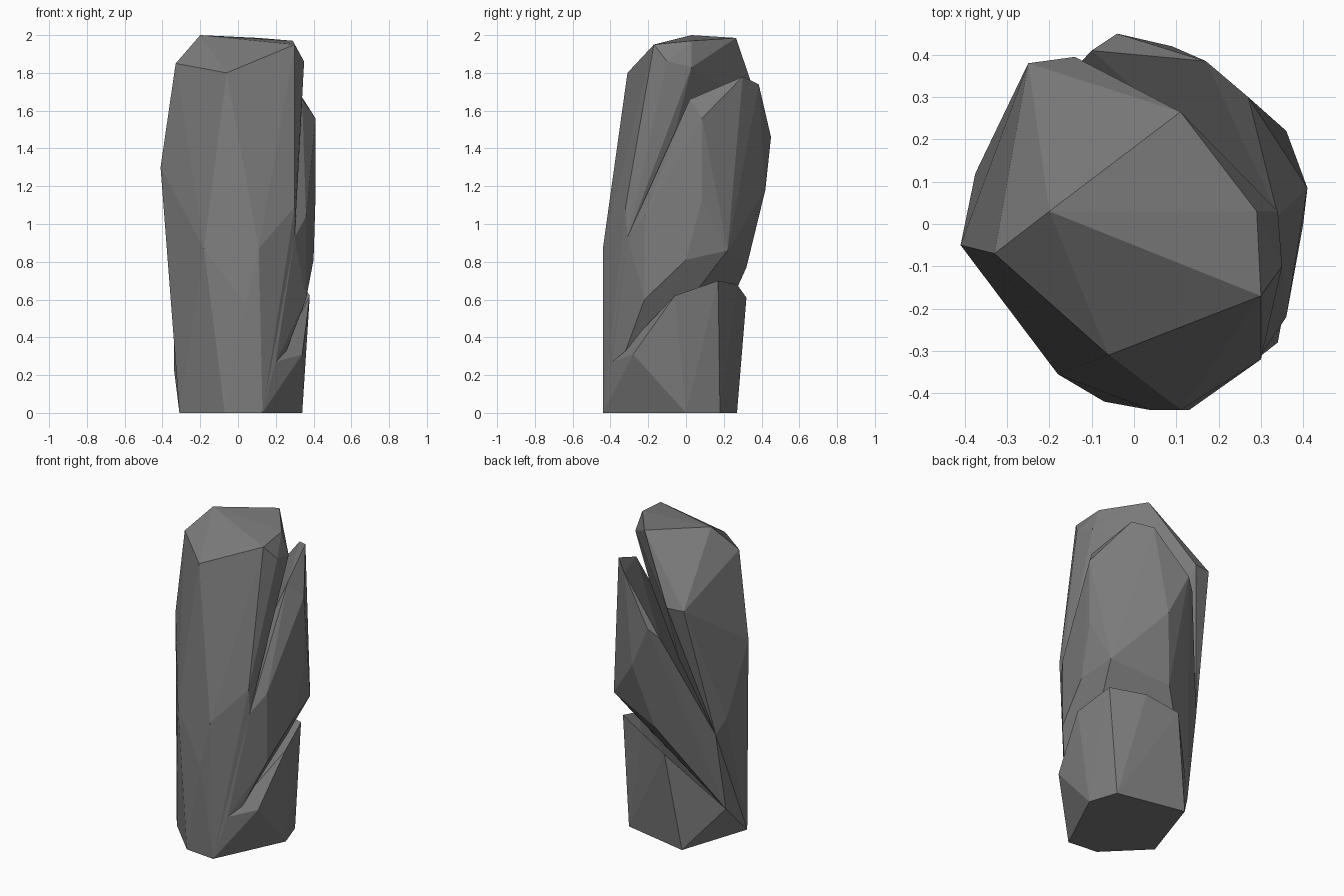
import bpy
import bmesh
from mathutils import Vector

# Remove only the default cube
default_cube = bpy.data.objects.get("Cube")
if default_cube:
    bpy.data.objects.remove(default_cube, do_unlink=True)

# Single stone colour
stone = bpy.data.materials.new("grey_stone")
stone.use_nodes = True
stone_colour = (.2, .2, .2, 1)
stone.diffuse_color = stone_colour
shader = next(n for n in stone.node_tree.nodes if n.type == "BSDF_PRINCIPLED")
shader.inputs["Base Color"].default_value = stone_colour
shader.inputs["Roughness"].default_value = .9


def make_slab(name, *corner_groups):
    """Wrap a flat-faced convex boulder around its corner points."""
    mesh = bpy.data.meshes.new(name)
    bm = bmesh.new()
    for group in corner_groups:
        for corner in group:
            bm.verts.new(Vector(corner))
    result = bmesh.ops.convex_hull(bm, input=bm.verts[:])
    unused = set(result["geom_interior"]) | set(result["geom_unused"])
    loose = [g for g in unused if isinstance(g, bmesh.types.BMVert) and g.is_valid]
    bmesh.ops.delete(bm, geom=loose, context="VERTS")
    # Merge nearly coplanar triangles into broad chipped facets
    bmesh.ops.dissolve_limit(bm, angle_limit=.03, verts=bm.verts[:], edges=bm.edges[:])
    bmesh.ops.recalc_face_normals(bm, faces=bm.faces[:])
    for face in bm.faces:
        face.smooth = False
    bm.to_mesh(mesh)
    bm.free()
    mesh.materials.append(stone)
    slab = bpy.data.objects.new(name, mesh)
    bpy.context.collection.objects.link(slab)
    return slab


# Foot of the pillar, shared by the slabs that reach the ground
front_foot = [(-.07, -.42, 0), (.13, -.44, 0), (-.31, -.18, 0)]
back_foot = [(.34, 0, 0), (.28, .18, 0), (-.16, .27, 0)]

# Inner ends of the two slanting clefts
lower_cleft = [(.2, -.39, .27), (-.34, .08, .24)]
upper_cleft = [(.3, -.31, .93), (-.33, .17, .75)]
front_chip = [(.04, -.44, .57)]

# Upper slab: crown, broad front and left faces
crown = [(-.2, .03, 2), (.11, .265, 1.985), (.29, .03, 1.97),
         (.3, -.17, 1.95), (-.06, -.31, 1.8), (-.33, -.07, 1.85)]
upper_shoulder = [(.35, -.1, 1.86), (.34, .03, 1.83),
                  (-.25, .38, 1.6), (-.14, .395, 1.6)]
upper_flank = [(-.41, -.05, 1.3), (-.375, .12, .85), (-.18, -.355, .87),
               (.11, -.44, .87), (.3, -.32, 1.09)]
make_slab("upper_slab", crown, upper_shoulder, upper_flank,
          upper_cleft, front_chip, front_foot)

# Middle slab: leaning shingle on the back and left
middle_lip = [(.27, .3, 1.78), (.17, .385, 1.74), (.34, .02, 1.66),
              (-.04, .45, 1.46), (-.1, .41, 1.4)]
middle_face = [(.41, .085, 1.56), (.41, .085, 1.13),
               (.09, .42, 1.18), (.36, -.22, 1.04)]
middle_underside = [(.36, -.22, .6), (.4, 0, .81),
                    (.36, .22, .86), (0, .32, .77)]
make_slab("middle_slab", middle_lip, middle_face, middle_underside,
          lower_cleft, upper_cleft, front_chip, front_foot)

# Lower slab: stump with a chipped rising lip
lower_lip = [(.34, -.28, .31), (.38, -.06, .62), (.33, .17, .7),
             (.13, .27, .68), (-.07, .32, .61)]
make_slab("lower_slab", lower_lip, lower_cleft, front_foot, back_foot)
